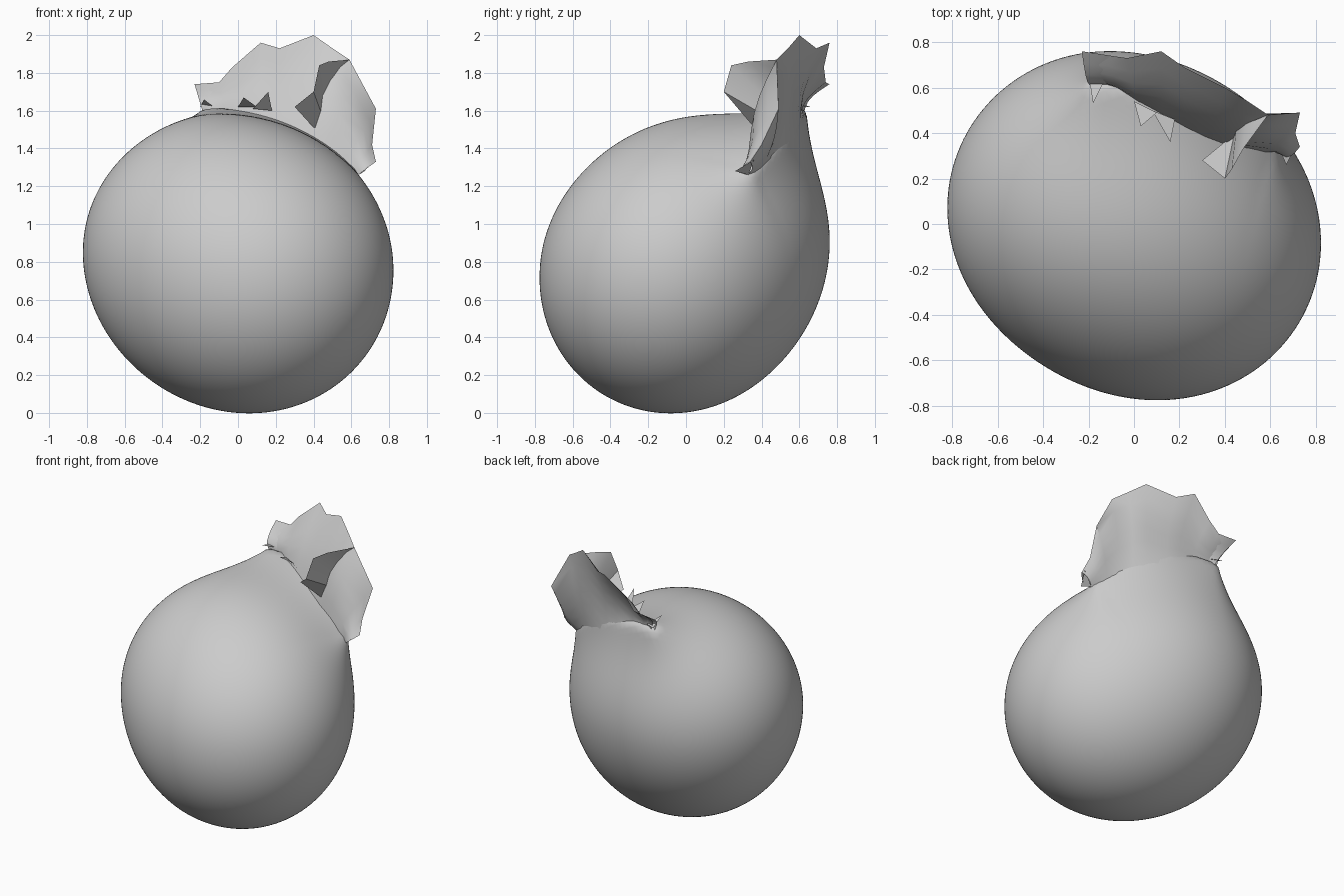
import bpy, bmesh, math
from mathutils import Vector

cube = bpy.data.objects.get("Cube")
if cube:
    bpy.data.objects.remove(cube, do_unlink=True)

grey = bpy.data.materials.new("plain grey")
grey.use_nodes = True
COLOUR = (0.6, 0.6, 0.6, 1)
grey.diffuse_color = COLOUR
grey.node_tree.nodes["Principled BSDF"].inputs["Base Color"].default_value = COLOUR

CENTRE = Vector((0, -0.01, 0.8))
LEFT_END = (Vector((-0.17, 0.62, 1.6)) - CENTRE).normalized()
RIGHT_END = (Vector((0.63, 0.36, 1.29)) - CENTRE).normalized()


def finish(name, bm, angle):
    mesh = bpy.data.meshes.new(name)
    bm.to_mesh(mesh)
    bm.free()
    obj = bpy.data.objects.new(name, mesh)
    bpy.context.collection.objects.link(obj)
    mesh.materials.append(grey)
    bpy.ops.object.select_all(action='DESELECT')
    bpy.context.view_layer.objects.active = obj
    obj.select_set(True)
    bpy.ops.object.shade_smooth_by_angle(angle=math.radians(angle))


def body_point(d, scale=1):
    """Rounded body, drawn out towards a pinched ridge at the upper back."""
    span = RIGHT_END - LEFT_END
    t = max(0, min(1, (d - LEFT_END).dot(span) / span.length_squared))
    gap = d.angle(LEFT_END.lerp(RIGHT_END, t))
    pull = (0.23 - 0.12 * t * t) * math.exp(-max(0, gap - 0.02) / 0.21)
    round_r = 1 / math.sqrt((d.x / 0.815) ** 2 + (d.y / 0.755) ** 2 + (d.z / 0.797) ** 2)
    skew = -0.09 * d.x * d.y + 0.075 * d.y * d.z - 0.05 * d.x * d.z
    dent = 0.045 * max(0, d.z) ** 2
    return CENTRE + d * (round_r + pull + skew - dent) * scale


# Body
bm = bmesh.new()
bmesh.ops.create_icosphere(bm, subdivisions=6, radius=1)
for v in bm.verts:
    v.co = body_point(v.co.normalized())
finish("body", bm, 60)


def sheet(name, lows, highs, bow, steps):
    """Strip of faces from a base line up to a rim line, bowed along y."""
    bm = bmesh.new()
    columns = []
    for low, high in zip(lows, highs):
        a, b = Vector(low), Vector(high)
        shift = Vector((0, bow(a.x), 0))
        columns.append([bm.verts.new(a.lerp(b, i / steps)
                        + shift * math.sin(math.pi * i / steps))
                        for i in range(steps + 1)])
    for p, q in zip(columns, columns[1:]):
        for i in range(steps):
            bm.faces.new((p[i], p[i + 1], q[i + 1], q[i]))
    bmesh.ops.remove_doubles(bm, verts=bm.verts, dist=0.0001)
    bmesh.ops.recalc_face_normals(bm, faces=bm.faces)
    finish(name, bm, 50)


def rooted(points):
    """Move points to just under the body's surface."""
    return [body_point((Vector(p) - CENTRE).normalized(), 0.99) for p in points]


# Crown: a thin fan with a front and a back sheet meeting at a jagged rim
RIM = [(-0.23, 0.76, 1.74), (-0.1, 0.74, 1.75), (-0.03, 0.73, 1.83),
       (0.12, 0.76, 1.96), (0.22, 0.69, 1.93), (0.4, 0.6, 2.0),
       (0.5, 0.54, 1.93), (0.59, 0.48, 1.87), (0.73, 0.49, 1.61),
       (0.71, 0.4, 1.42), (0.73, 0.34, 1.33)]
FRONT_BASE = [(-0.16, 0.62, 1.58), (-0.07, 0.58, 1.58), (0.02, 0.53, 1.58),
              (0.13, 0.48, 1.57), (0.23, 0.44, 1.56), (0.33, 0.4, 1.53),
              (0.43, 0.37, 1.49), (0.51, 0.35, 1.42), (0.59, 0.33, 1.35),
              (0.63, 0.33, 1.3), (0.65, 0.33, 1.27)]
BACK_BASE = [(-0.18, 0.63, 1.57), (-0.1, 0.66, 1.52), (0.02, 0.66, 1.48),
             (0.13, 0.65, 1.46), (0.23, 0.63, 1.45), (0.36, 0.58, 1.44),
             (0.46, 0.53, 1.42), (0.54, 0.48, 1.38), (0.6, 0.43, 1.33),
             (0.63, 0.37, 1.28), (0.65, 0.33, 1.27)]
sheet("crown_front", rooted(FRONT_BASE), RIM, lambda x: -0.035, 5)
sheet("crown_back", rooted(BACK_BASE), RIM,
      lambda x: 0.02 - 0.09 * max(0, min(1, (0.42 - x) / 0.3)), 6)

# Folded flap standing in front of the fan
FLAP_BASE = [(0.41, 0.37, 1.5), (0.44, 0.39, 1.59), (0.45, 0.42, 1.67),
             (0.49, 0.44, 1.76), (0.54, 0.46, 1.83)]
FLAP_RIM = [(0.3, 0.28, 1.62), (0.4, 0.2, 1.7), (0.43, 0.24, 1.84),
            (0.48, 0.33, 1.86), (0.59, 0.48, 1.87)]
sheet("crown_flap", FLAP_BASE, FLAP_RIM, lambda x: 0, 1)

# Small teeth along the foot of the fan: two base corners and a tip
TEETH = [
    ((-0.2, 0.66, 1.62), (-0.13, 0.63, 1.62), (-0.18, 0.53, 1.66)),
    ((0.0, 0.54, 1.62), (0.1, 0.49, 1.62), (0.03, 0.43, 1.67)),
    ((0.08, 0.5, 1.61), (0.18, 0.46, 1.6), (0.16, 0.36, 1.7)),
    ((0.64, 0.33, 1.26), (0.72, 0.36, 1.34), (0.67, 0.26, 1.28)),
]
bm = bmesh.new()
for tooth in TEETH:
    bm.faces.new([bm.verts.new(p) for p in tooth])
finish("crown_teeth", bm, 30)
